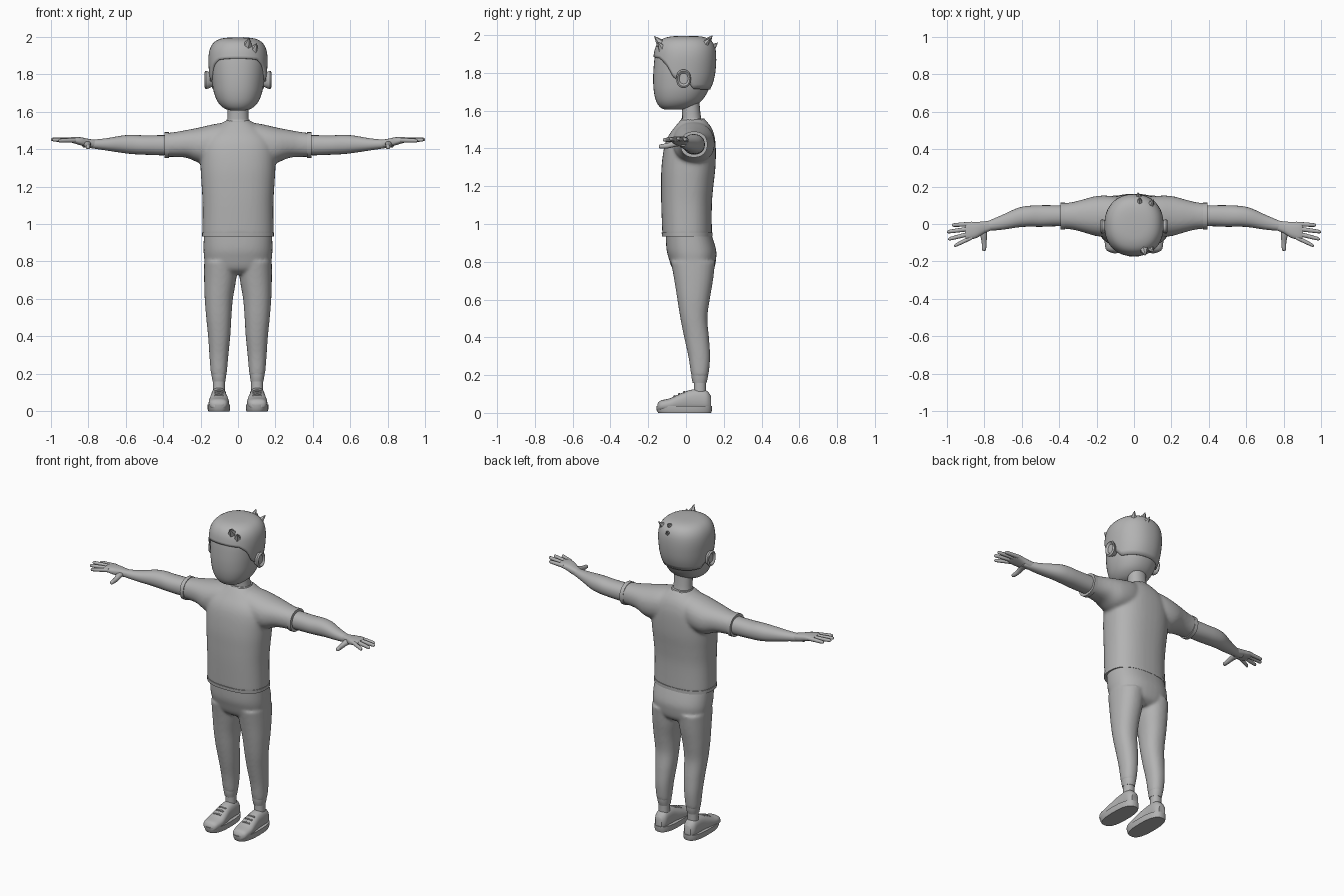
import bpy, bmesh, math
from mathutils import Vector

grey = bpy.data.materials.new("plain grey")
grey.diffuse_color = (0.45, 0.45, 0.45, 1)


def spline(rows, n):
    """Resample rows smoothly (Catmull-Rom), n steps per span."""
    out = []
    for i in range(len(rows) - 1):
        p0, p1 = rows[max(i - 1, 0)], rows[i]
        p2, p3 = rows[i + 1], rows[min(i + 2, len(rows) - 1)]
        for k in range(n):
            t = k / n
            out.append([b + 0.5 * t * (c - a + t * (2*a - 5*b + 4*c - d + t * (3*(b - c) + d - a)))
                        for a, b, c, d in zip(p0, p1, p2, p3)])
    return out + [list(rows[-1])]


def ring(row, axis, seg, e, s=1):
    """Rounded cross-section: row = position, then the extents of the other two axes."""
    t, a0, a1, b0, b1 = row
    pts = []
    for i in range(seg):
        th = 2 * math.pi * i / seg
        c, d = math.cos(th), math.sin(th)
        a = (a0 + a1) / 2 + (a1 - a0) / 2 * math.copysign(abs(c) ** (2 / e), c)
        b = (b0 + b1) / 2 + (b1 - b0) / 2 * math.copysign(abs(d) ** (2 / e), d)
        p = {"x": (t, a, b), "y": (a, t, b), "z": (a, b, t)}[axis]
        pts.append((p[0] * s, p[1], p[2]))
    return pts


def loft(bm, rows, axis="z", s=1, seg=24, e=2.2, n=4):
    loops = [[bm.verts.new(p) for p in ring(r, axis, seg, e, s)] for r in spline(rows, n)]
    faces = [bm.faces.new(loops[0]), bm.faces.new(loops[-1])]
    for a, b in zip(loops, loops[1:]):
        for i in range(seg):
            j = (i + 1) % seg
            faces.append(bm.faces.new((a[i], a[j], b[j], b[i])))
    bmesh.ops.recalc_face_normals(bm, faces=faces)


def finish(bm, name, voxel=0, angle=40):
    me = bpy.data.meshes.new(name)
    bm.to_mesh(me)
    bm.free()
    ob = bpy.data.objects.new(name, me)
    bpy.context.collection.objects.link(ob)
    me.materials.append(grey)
    bpy.ops.object.select_all(action="DESELECT")
    ob.select_set(True)
    bpy.context.view_layer.objects.active = ob
    bpy.ops.object.shade_smooth_by_angle(angle=math.radians(angle))
    if voxel:  # blend overlapping volumes into one skin
        m = ob.modifiers.new("blend", "REMESH")
        m.mode, m.voxel_size, m.use_smooth_shade = "VOXEL", voxel, True
        m = ob.modifiers.new("relax", "SMOOTH")
        m.factor, m.iterations = 0.5, 8
    return ob


def interp(x, pts):
    for (x0, y0), (x1, y1) in zip(pts, pts[1:]):
        if x <= x1:
            return y0 + (y1 - y0) * max(0, (x - x0) / (x1 - x0))
    return pts[-1][1]


# Head
HEAD = [(z, -r, r, f, b) for z, r, f, b in (
    (1.605, .035, -.11, -.01), (1.618, .075, -.137, .03), (1.65, .107, -.158, .08),
    (1.70, .128, -.170, .115), (1.76, .139, -.174, .138), (1.82, .145, -.172, .147),
    (1.88, .147, -.166, .149), (1.93, .138, -.155, .142), (1.965, .114, -.130, .12),
    (1.983, .075, -.085, .08), (1.988, .02, -.025, .025))]
bm = bmesh.new()
loft(bm, HEAD, seg=40)
finish(bm, "head")

# Neck
bm = bmesh.new()
loft(bm, [(1.50, -.07, .07, -.025, .10), (1.56, -.057, .057, -.02, .08), (1.66, -.055, .055, -.025, .07)])
finish(bm, "neck")

# Hair cap with a hairline that drops behind the ears
LINE = [(-.18, 1.885), (-.14, 1.877), (-.10, 1.84), (-.06, 1.775), (-.02, 1.755),
        (.03, 1.745), (.06, 1.715), (.18, 1.71)]
SEG, ROWS = 64, 16
fine = [(r[0] + .008, r[1] - .011, r[2] + .011, r[3] - .006, r[4] + .011) for r in spline(HEAD, 8)]
rings = [ring(r, "z", SEG, 2.2) for r in fine]
bm = bmesh.new()
cols = []
for i in range(SEG):
    zh = interp(rings[44][i][1], LINE)
    start = next(k for k, r in enumerate(fine) if r[0] >= zh)
    f0 = start - (fine[start][0] - zh) / (fine[start][0] - fine[start - 1][0])
    col = []
    for k in range(ROWS + 1):
        f = f0 + (len(fine) - 1 - f0) * k / ROWS
        lo = min(int(f), len(fine) - 2)
        col.append(bm.verts.new(Vector(rings[lo][i]).lerp(Vector(rings[lo + 1][i]), f - lo)))
    cols.append(col)
for i in range(SEG):
    a, b = cols[i], cols[(i + 1) % SEG]
    for k in range(ROWS):
        bm.faces.new((a[k], b[k], b[k + 1], a[k + 1]))
bm.faces.new([c[-1] for c in cols])
bmesh.ops.recalc_face_normals(bm, faces=bm.faces)
hair = finish(bm, "hair")
m = hair.modifiers.new("thickness", "SOLIDIFY")
m.thickness, m.offset = 0.014, -1

# Hair tufts
bm = bmesh.new()
for base, tip, r in (((.05, -.125, 1.945), (.06, -.168, 1.995), .032),
                     ((.085, -.125, 1.93), (.10, -.15, 1.965), .025),
                     ((.03, .10, 1.95), (.03, .14, 1.998), .032),
                     ((.08, .09, 1.94), (.105, .13, 1.985), .03),
                     ((.03, .125, 1.92), (.02, .168, 1.96), .03)):
    d = Vector(tip) - Vector(base)
    mat = d.to_track_quat("Z", "Y").to_matrix().to_4x4()
    mat.translation = (Vector(base) + Vector(tip)) / 2
    bmesh.ops.create_cone(bm, cap_ends=True, segments=6, radius1=r, radius2=.001, depth=d.length, matrix=mat)
finish(bm, "hair_tufts")

# Shirt: torso and sleeves blended together
bm = bmesh.new()
loft(bm, [(.94, -.19, .19, -.125, .137), (1.1, -.189, .189, -.131, .137), (1.2, -.194, .194, -.132, .145),
          (1.3, -.2, .2, -.13, .156), (1.4, -.2, .2, -.117, .158), (1.46, -.18, .18, -.097, .152),
          (1.51, -.125, .125, -.062, .135), (1.555, -.062, .062, -.025, .10)], seg=40, e=2.4)
for s in (1, -1):
    loft(bm, [(.04, -.06, .13, 1.36, 1.545), (.12, -.07, .15, 1.33, 1.535), (.2, -.065, .15, 1.325, 1.517),
              (.27, -.045, .132, 1.352, 1.503), (.33, -.03, .117, 1.358, 1.492),
              (.39, -.025, .11, 1.358, 1.485)], "x", s)
finish(bm, "shirt", .009)

# Shirt trims: hem, collar and sleeve cuffs
bm = bmesh.new()
loft(bm, [(.934, -.192, .192, -.127, .14), (.955, -.192, .192, -.129, .14)], seg=40, e=2.4, n=1)
loft(bm, [(1.54, -.068, .068, -.032, .106), (1.558, -.060, .060, -.025, .097)], n=1)
for s in (1, -1):
    loft(bm, [(.368, -.03, .114, 1.352, 1.49), (.392, -.03, .114, 1.352, 1.49)], "x", s, n=1)
finish(bm, "shirt_trims")

# Trousers: hips and legs blended together
bm = bmesh.new()
loft(bm, [(.73, -.12, .12, -.03, .11), (.76, -.168, .168, -.07, .147), (.82, -.181, .181, -.092, .16),
          (.87, -.184, .184, -.104, .158), (.96, -.182, .182, -.107, .13)], seg=40, e=2.4)
for s in (1, -1):
    loft(bm, [(.19, .062, .142, .03, .115), (.22, .058, .147, .024, .122), (.3, .051, .153, .012, .128),
              (.4, .041, .16, -.01, .122), (.5, .035, .17, -.03, .113), (.6, .027, .178, -.046, .126),
              (.7, .010, .181, -.062, .143), (.8, .0, .181, -.08, .155)], s=s)
finish(bm, "trousers", .008)

for side, s in (("left", 1), ("right", -1)):
    # Ear: flattened oval with a raised rim
    bm = bmesh.new()
    loft(bm, [(.135, -.035, .01, 1.735, 1.805), (.155, -.045, .018, 1.725, 1.812),
              (.170, -.052, .026, 1.72, 1.818), (.178, -.045, .02, 1.73, 1.81),
              (.168, -.035, .01, 1.742, 1.798)], "x", s, n=2)
    finish(bm, side + "_ear")

    # Arm, palm, fingers and thumb
    bm = bmesh.new()
    loft(bm, [(.34, -.012, .1, 1.368, 1.475), (.42, -.012, .1, 1.367, 1.474), (.5, -.015, .1, 1.37, 1.473),
              (.56, -.014, .097, 1.373, 1.476), (.62, -.018, .086, 1.38, 1.472),
              (.7, -.03, .05, 1.392, 1.458), (.78, -.036, .016, 1.404, 1.45), (.83, -.03, .0, 1.41, 1.45)], "x", s)
    loft(bm, [(.76, -.033, .018, 1.408, 1.448), (.80, -.05, .014, 1.41, 1.455), (.84, -.074, .011, 1.42, 1.463),
              (.88, -.083, .011, 1.432, 1.464), (.9, -.077, .003, 1.44, 1.46)], "x", s, e=2.6)
    for y0, y1, tip, z in ((.0, -.006, .972, 1.447), (-.024, -.042, .999, 1.452),
                           (-.049, -.081, .992, 1.450), (-.071, -.117, .96, 1.445)):
        rows = []
        for t, r in ((0, .0125), (.45, .0115), (.85, .010), (.96, .008), (1, .003)):
            y, zc = y0 + (y1 - y0) * t, 1.448 + (z - 1.448) * t
            rows.append((.865 + (tip - .865) * t, y - r, y + r, zc - r, zc + r))
        loft(bm, rows, "x", s, seg=12, n=2)
    loft(bm, [(-.143, .797, .803, 1.407, 1.413), (-.137, .790, .812, 1.4, 1.421), (-.10, .787, .813, 1.4, 1.428),
              (-.06, .785, .822, 1.408, 1.44), (-.02, .785, .84, 1.415, 1.445)], "y", s, seg=12)
    finish(bm, side + "_arm")

    # Trouser cuff and ankle
    bm = bmesh.new()
    loft(bm, [(.158, .068, .135, .036, .108), (.185, .064, .14, .03, .115), (.218, .06, .144, .028, .118)], s=s)
    finish(bm, side + "_cuff")
    bm = bmesh.new()
    loft(bm, [(.09, .07, .134, .04, .107), (.13, .07, .134, .042, .106), (.18, .07, .134, .042, .106)], s=s)
    finish(bm, side + "_ankle")

    # Shoe upper
    bm = bmesh.new()
    loft(bm, [(-.152, .08, .125, .012, .045), (-.135, .058, .15, .01, .065), (-.085, .048, .157, .01, .077),
              (-.035, .052, .152, .01, .1), (.015, .059, .146, .01, .119), (.07, .061, .144, .01, .127),
              (.11, .064, .141, .01, .117), (.132, .08, .125, .012, .09)], "y", s, e=2.5)
    finish(bm, side + "_shoe")
    # Shoe sole
    bm = bmesh.new()
    loft(bm, [(0, .045, .158, -.147, .133), (.012, .042, .162, -.155, .137), (.036, .042, .162, -.157, .137)],
         s=s, seg=36, e=2.6, n=1)
    finish(bm, side + "_sole")
    # Laces across the instep
    bm = bmesh.new()
    for y, z in ((-.062, .089), (-.036, .101), (-.01, .111)):
        loft(bm, [(.078, y - .005, y + .005, z - .012, z), (.102, y - .006, y + .006, z - .006, z + .005),
                  (.126, y - .005, y + .005, z - .012, z)], "x", s, seg=8)
    finish(bm, side + "_laces")
